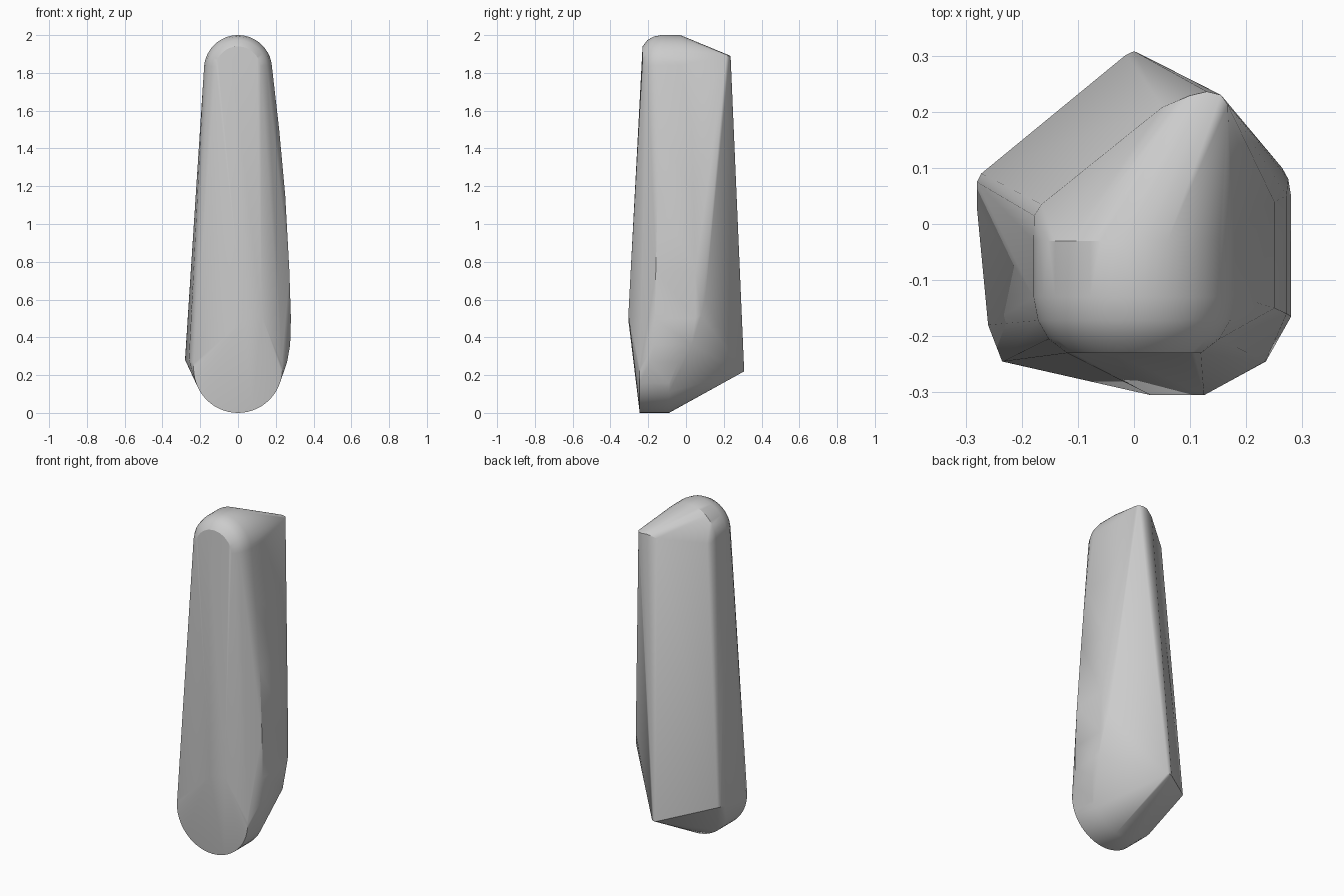
import bpy, bmesh, math

if "Cube" in bpy.data.objects:
    bpy.data.objects.remove(bpy.data.objects["Cube"])


def arc(radius, cz, y, a0, a1, n=28):
    """Points of an arc lying in a plane of constant y."""
    angles = [math.radians(a0 + (a1 - a0) * i / n) for i in range(n + 1)]
    return [(radius * math.cos(a), y, cz + radius * math.sin(a)) for a in angles]


points = []

# Rounded foot: full disc in front, half disc behind
points += arc(0.235, 0.235, -0.245, 0, 360, 56)
points += arc(0.235, 0.235, -0.09, 180, 360)

# Rounded crown with a softened front rim
for radius, y in [(0.12, -0.23), (0.153, -0.205), (0.172, -0.172),
                  (0.18, -0.13), (0.18, -0.03)]:
    points += arc(radius, 1.82, y, 0, 180)
points += [(-0.178, 0.015, 1.83), (-0.165, 0.035, 1.83)]

# Bulging right wall: x, z, front y, back y
for x, z, y0, y1 in [(0.26, 0.27, -0.19, -0.04), (0.276, 0.36, -0.17, 0.03),
                     (0.28, 0.5, -0.165, 0.05), (0.272, 0.75, -0.16, 0.05),
                     (0.25, 1.15, -0.15, 0.04), (0.218, 1.5, -0.14, 0.03)]:
    points += [(x, y0, z), (x, y1, z)]
points += [(0.275, 0.08, 0.52), (0.264, 0.1, 0.6)]

# Front ridge
points += [(0.03, -0.305, 0.49), (0.125, -0.305, 0.52)]

# Left lower corner
points += [(-0.26, -0.18, 0.28), (-0.28, 0.03, 0.28),
           (-0.28, 0.075, 0.29), (-0.272, 0.09, 0.29)]

# Lower back point and upper back tip
points += [(-0.015, 0.301, 0.22), (0, 0.308, 0.22), (0.015, 0.301, 0.22)]
points += [(0.05, 0.208, 1.87), (0.1, 0.229, 1.89), (0.13, 0.236, 1.89),
           (0.155, 0.23, 1.89), (0.167, 0.213, 1.89)]

# Wrap the guide shapes in a hull
bm = bmesh.new()
for p in points:
    bm.verts.new(p)
bmesh.ops.remove_doubles(bm, verts=bm.verts[:], dist=0.0005)
bmesh.ops.convex_hull(bm, input=bm.verts[:])
loose = [v for v in bm.verts if not v.link_faces]
bmesh.ops.delete(bm, geom=loose, context='VERTS')
bmesh.ops.recalc_face_normals(bm, faces=bm.faces[:])

mesh = bpy.data.meshes.new("standing_stone")
bm.to_mesh(mesh)
bm.free()
stone = bpy.data.objects.new("standing_stone", mesh)
bpy.context.collection.objects.link(stone)

grey = bpy.data.materials.new("stone_grey")
grey.diffuse_color = (0.6, 0.6, 0.6, 1)
grey.use_nodes = True
grey.node_tree.nodes["Principled BSDF"].inputs["Base Color"].default_value = grey.diffuse_color
mesh.materials.append(grey)

bpy.context.view_layer.objects.active = stone
stone.select_set(True)
bpy.ops.object.shade_smooth_by_angle(angle=math.radians(30))
